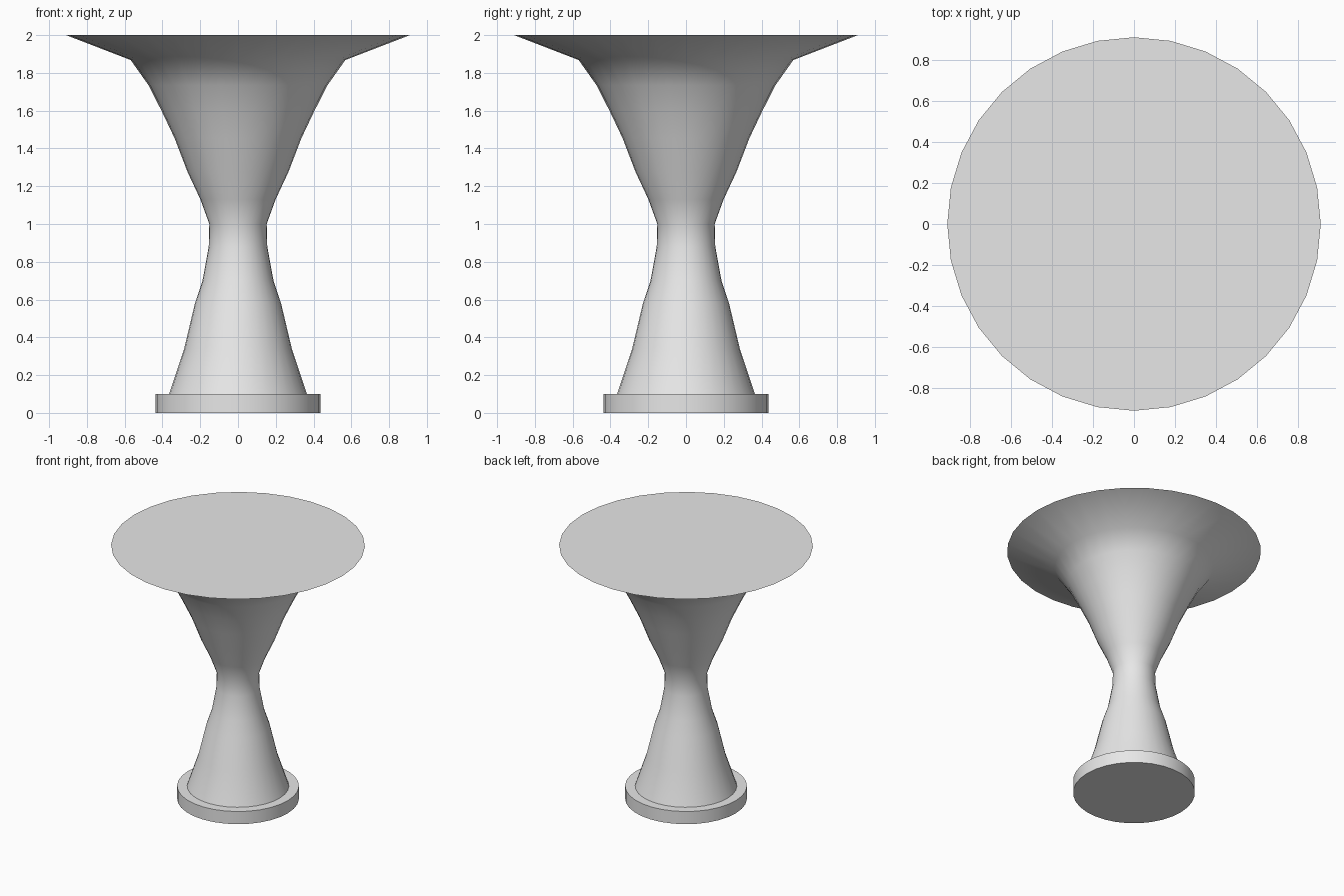
import bpy
import bmesh
from math import cos, sin, tau, radians

SIDES = 32

cube = bpy.data.objects.get("Cube")
if cube:
    bpy.data.objects.remove(cube, do_unlink=True)

# Single plain grey material
grey = bpy.data.materials.new("light_grey")
grey.use_nodes = True
colour = (0.8, 0.8, 0.8, 1)
grey.diffuse_color = colour
grey.node_tree.nodes["Principled BSDF"].inputs["Base Color"].default_value = colour


def lathe(name, profile):
    """Revolve (radius, height) points about z and cap both ends."""
    bm = bmesh.new()
    rings = [[bm.verts.new((r * cos(tau * i / SIDES), r * sin(tau * i / SIDES), z))
              for i in range(SIDES)] for r, z in profile]
    for low, high in zip(rings, rings[1:]):
        for i in range(SIDES):
            j = (i + 1) % SIDES
            bm.faces.new((low[i], low[j], high[j], high[i]))
    bm.faces.new(rings[0][::-1])
    bm.faces.new(rings[-1])
    mesh = bpy.data.meshes.new(name)
    bm.to_mesh(mesh)
    bm.free()
    mesh.materials.append(grey)
    obj = bpy.data.objects.new(name, mesh)
    bpy.context.collection.objects.link(obj)
    bpy.ops.object.select_all(action="DESELECT")
    obj.select_set(True)
    bpy.context.view_layer.objects.active = obj
    bpy.ops.object.shade_smooth_by_angle(angle=radians(45))
    return obj


# Round foot plate
lathe("base_disc", [(0.437, 0), (0.437, 0.1)])

# Waisted stem flaring out into the flat table top
lathe("pedestal_and_top", [
    (0.365, 0.1), (0.285, 0.34), (0.228, 0.58), (0.188, 0.7),
    (0.155, 0.88), (0.152, 1.0), (0.199, 1.13), (0.267, 1.275),
    (0.336, 1.455), (0.405, 1.6), (0.474, 1.735), (0.568, 1.868),
    (0.91, 2.0)])
